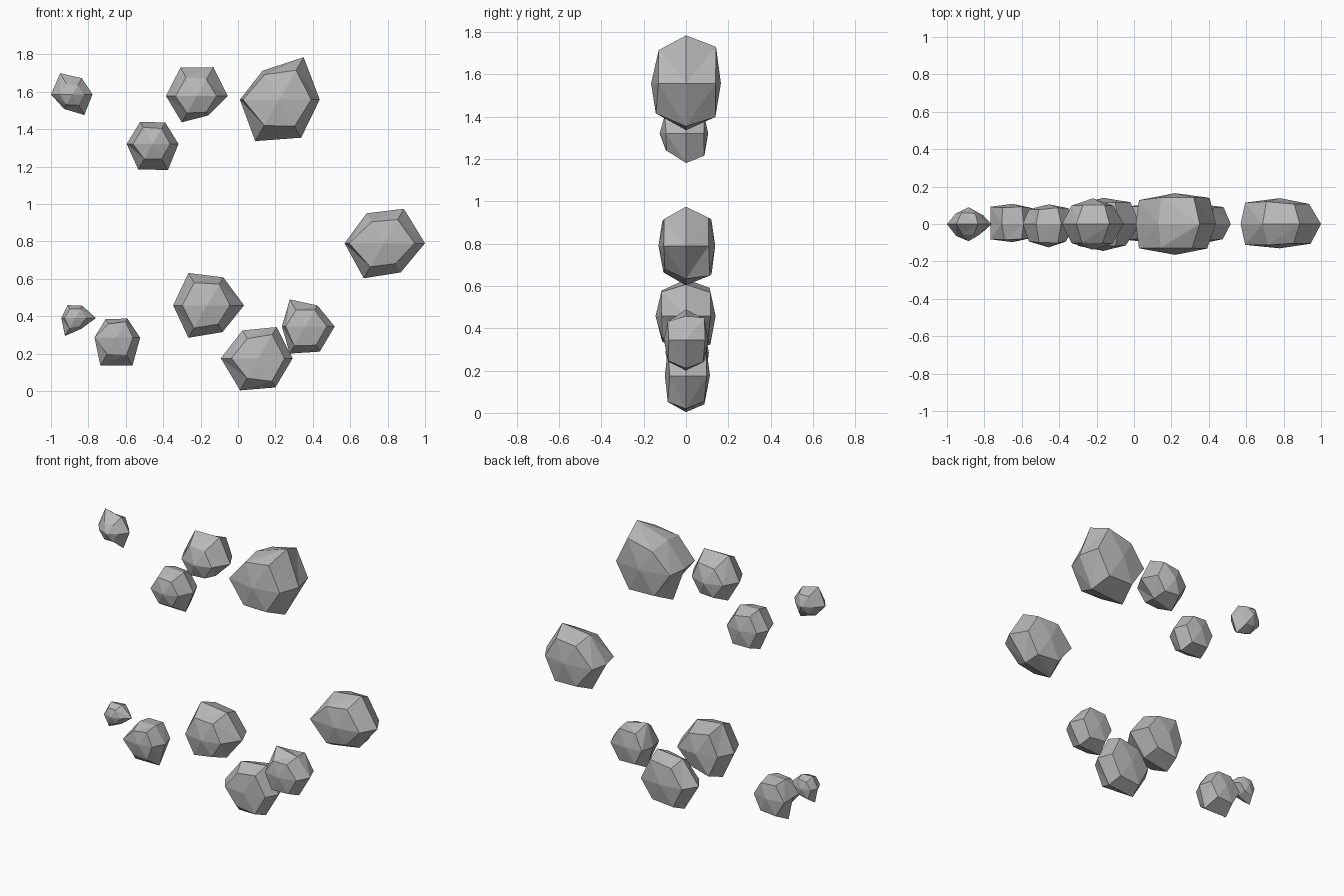
import bpy, bmesh, math, random

if "Cube" in bpy.data.objects:
    bpy.data.objects.remove(bpy.data.objects["Cube"])

random.seed(4)
stone = bpy.data.materials.new("grey_stone")
stone.diffuse_color = (0.48, 0.48, 0.48, 1)
stone.use_nodes = True
stone.node_tree.nodes["Principled BSDF"].inputs["Base Color"].default_value = stone.diffuse_color


def rock(name, x, z, radii, front, back, swell=0.75, full=1.0):
    """Faceted six-sided rock: rim in the XZ plane, a smaller ring and a tip on each face.
    swell is the size of the left ring corner, full scales the ring as a whole."""
    bm = bmesh.new()
    mean = sum(radii) / 6

    def ring(y, rs):
        out = []
        for i, r in enumerate(rs):
            a = math.radians(60 * i)
            yy = y * random.uniform(0.93, 1.07)
            out.append(bm.verts.new((x + r * math.cos(a), yy, z + r * math.sin(a))))
        return out

    rim = ring(0, radii)
    for depth, base in ((-front, 0.71), (back, 0.78)):
        factors = [swell if i == 3 else base * full * random.uniform(0.9, 1.1) for i in range(6)]
        inner = ring(depth * 0.82 * full, [(mean * 0.6 + r * 0.4) * f for r, f in zip(radii, factors)])
        tip = bm.verts.new((x, depth, z))
        for i in range(6):
            j = (i + 1) % 6
            bm.faces.new((rim[i], rim[j], inner[j]))
            bm.faces.new((rim[i], inner[j], inner[i]))
            bm.faces.new((inner[i], inner[j], tip))
    bmesh.ops.recalc_face_normals(bm, faces=bm.faces)
    mesh = bpy.data.meshes.new(name)
    bm.to_mesh(mesh)
    bm.free()
    mesh.materials.append(stone)
    bpy.context.collection.objects.link(bpy.data.objects.new(name, mesh))


# upper group: centre x, centre z, rim radii every 60 degrees, front and back depth
rock("upper_large_rock", 0.22, 1.558, (0.217, 0.262, 0.178, 0.21, 0.256, 0.235), 0.165, 0.165, 0.88)
rock("upper_middle_rock", -0.22, 1.577, (0.165, 0.178, 0.176, 0.165, 0.162, 0.12), 0.137, 0.137, 0.7, 0.9)
rock("upper_lower_rock", -0.455, 1.321, (0.137, 0.132, 0.137, 0.14, 0.157, 0.161), 0.125, 0.105, 0.75, 0.95)
rock("upper_small_rock", -0.885, 1.586, (0.107, 0.1, 0.131, 0.115, 0.09, 0.127), 0.092, 0.09, 0.6, 0.8)

# right-hand rock
rock("right_rock", 0.78, 0.79, (0.22, 0.213, 0.185, 0.21, 0.216, 0.18), 0.13, 0.138, 0.9)

# lower group
rock("lower_middle_rock", -0.165, 0.458, (0.197, 0.173, 0.2, 0.182, 0.2, 0.165), 0.144, 0.14, 0.72, 0.95)
rock("lower_base_rock", 0.11, 0.175, (0.182, 0.193, 0.172, 0.202, 0.198, 0.18), 0.1, 0.113, 0.75)
rock("lower_side_rock", 0.36, 0.345, (0.157, 0.13, 0.167, 0.125, 0.167, 0.155), 0.105, 0.105, 0.75)
rock("lower_left_rock", -0.65, 0.285, (0.127, 0.118, 0.115, 0.117, 0.172, 0.172), 0.097, 0.108, 0.92)
rock("lower_tiny_rock", -0.87, 0.39, (0.11, 0.076, 0.08, 0.075, 0.11, 0.066), 0.065, 0.065, 0.7, 0.9)
